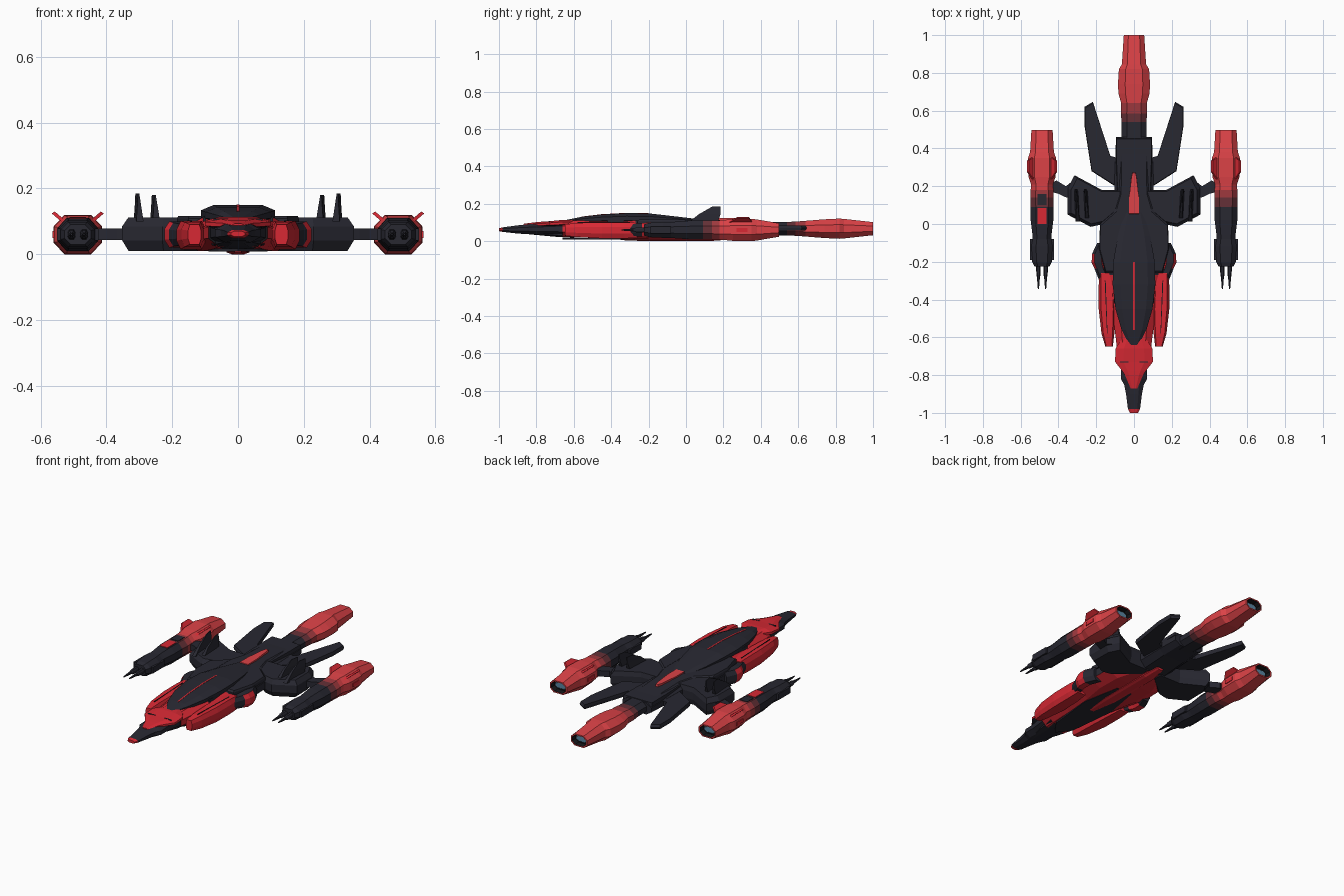
import bpy, bmesh
from mathutils import Vector


def material(name, rgb):
    m = bpy.data.materials.new(name)
    m.diffuse_color = (*rgb, 1)
    return m


MATS = [material("charcoal", (0.021, 0.021, 0.031)), material("hull red", (0.68, 0.022, 0.034)),
        material("engine red", (0.72, 0.055, 0.063)), material("faded red", (0.36, 0.042, 0.05)),
        material("smoked red", (0.13, 0.03, 0.038)), material("black", (0.008, 0.008, 0.010)),
        material("exhaust blue", (0.10, 0.24, 0.36))]
DARK, RED, ENGINE, FADE, SMOKE, BLACK, BLUE = range(7)


def solid(name, rings, mats, side=1, rule=None):
    """Skin a list of equal-length point rings; mats is one index or one per band."""
    if isinstance(mats, int):
        mats = [mats] * (len(rings) - 1)
    bm = bmesh.new()
    vs = [[bm.verts.new((p[0] * side, p[1], p[2])) for p in r] for r in rings]
    n = len(rings[0])
    for i, m in enumerate(mats):
        for j in range(n):
            k = (j + 1) % n
            bm.faces.new((vs[i][j], vs[i][k], vs[i + 1][k], vs[i + 1][j])).material_index = m
    bm.faces.new(vs[0]).material_index = mats[0]
    bm.faces.new(vs[-1]).material_index = mats[-1]
    bmesh.ops.recalc_face_normals(bm, faces=bm.faces)
    if rule:
        for f in bm.faces:
            f.material_index = rule(f.calc_center_median(), f.normal, f.material_index)
    me = bpy.data.meshes.new(name)
    bm.to_mesh(me)
    bm.free()
    for m in MATS:
        me.materials.append(m)
    ob = bpy.data.objects.new(name, me)
    bpy.context.collection.objects.link(ob)
    return ob


def octagon(y, cx, cz, hw, hh, kx=0.55, kz=0.4):
    pts = [(1, kz), (kx, 1), (-kx, 1), (-1, kz), (-1, -kz), (-kx, -1), (kx, -1), (1, -kz)]
    return [(cx + a * hw, y, cz + b * hh) for a, b in pts]


def loft(name, secs, mats, side=1, rule=None, kx=0.55, kz=0.4):
    return solid(name, [octagon(*s, kx, kz) for s in secs], mats, side, rule)


def plate(name, pts, levels, mat, side=1):
    """Outline in plan, stacked at (z, scale) levels for chamfered slabs."""
    c = sum((Vector(p) for p in pts), Vector((0, 0))) / len(pts)
    rings = [[(c.x + (p[0] - c.x) * s, c.y + (p[1] - c.y) * s, z) for p in pts] for z, s in levels]
    return solid(name, rings, mat, side)


def box(name, x0, x1, y0, y1, z0, z1, mat, side=1):
    return plate(name, [(x0, y0), (x1, y0), (x1, y1), (x0, y1)], [(z0, 1), (z1, 1)], mat, side)


def nozzle(y, cx, cz, hw, hh):
    """Rim, recess and glowing end of an engine (bands: red rim, black, black, blue)."""
    return [(y, cx, cz, hw * .85, hh * .8), (y - .03, cx, cz, hw * .8, hh * .72),
            (y - .03, cx, cz, hw * .66, hh * .55), (y - .025, cx, cz, hw * .62, hh * .42)]


NOZZLE = [ENGINE, BLACK, BLACK, BLUE]


# main hull: red nose half and belly, charcoal shoulders and tail
def hull_rule(c, n, m):
    if n.y < -.9:
        return BLACK
    return RED if c.y < -.27 or (n.z < -.2 and c.y < .2) else DARK


loft("hull", [(-.66, 0, .065, .09, .042), (-.45, 0, .066, .115, .05), (-.27, 0, .064, .15, .053),
              (-.14, 0, .063, .185, .053), (0, 0, .063, .18, .053), (.08, 0, .064, .14, .052),
              (.16, 0, .065, .105, .05), (.33, 0, .068, .1, .04), (.46, 0, .067, .095, .034)],
     DARK, rule=hull_rule, kx=.65)
loft("keel", [(-.35, 0, .012, .015, .006), (-.2, 0, .01, .035, .01), (.12, 0, .01, .035, .01),
              (.22, 0, .02, .02, .012)], RED)
plate("belly_panel", [(0, -.66), (.06, -.58), (.09, -.3), (.05, -.08), (-.05, -.08), (-.09, -.3),
                      (-.06, -.58)], [(.0085, 1), (.017, 1)], DARK)
plate("tail_deck", [(-.09, .17), (.09, .17), (.095, .34), (.095, .455), (-.095, .455), (-.095, .34)],
      [(.085, 1), (.106, .97)], DARK)

# nose cannon with red tip and red top shroud
loft("nose", [(-1, 0, .062, .022, .008), (-.98, 0, .062, .032, .012), (-.9, 0, .063, .042, .022),
              (-.85, 0, .064, .052, .026), (-.82, 0, .064, .07, .028), (-.76, 0, .065, .07, .031),
              (-.63, 0, .066, .088, .042)], [RED, DARK, DARK, DARK, DARK, DARK])
loft("nose_shroud", [(-.87, 0, .086, .018, .007), (-.8, 0, .09, .048, .012), (-.775, 0, .09, .065, .014),
                     (-.73, 0, .092, .1, .015), (-.66, 0, .096, .098, .018), (-.6, 0, .098, .06, .016)],
     RED, rule=lambda c, n, m: DARK if n.z < -.3 else RED)
loft("chin", [(-.84, 0, .045, .025, .008), (-.7, 0, .038, .06, .014), (-.6, 0, .035, .08, .018)], DARK)

# canopy and its thin red spine, both from one table of (y, half width, top)
CANOPY = [(-.65, .02, .112), (-.56, .066, .13), (-.45, .098, .143), (-.32, .113, .15),
          (-.2, .11, .149), (-.06, .085, .133), (.06, .05, .119)]
loft("canopy", [(y, 0, (t + .095) / 2, w, (t - .095) / 2) for y, w, t in CANOPY], DARK, kx=.65)
solid("canopy_spine", [[(-.004, y, t - .004), (.004, y, t - .004), (.004, y, t + .0015), (-.004, y, t + .0015)]
                       for y, w, t in CANOPY[1:5]], RED)
plate("dorsal_stripe", [(-.028, .05), (.028, .05), (.028, .13), (.014, .25), (.008, .275), (-.008, .275),
                        (-.014, .25), (-.028, .13)], [(.105, 1), (.123, .96)], ENGINE)

# central engine
loft("main_engine", [(.42, 0, .067, .065, .036), (.54, 0, .067, .065, .036), (.585, 0, .067, .07, .038),
                     (.64, 0, .067, .068, .042), (.69, 0, .067, .082, .046), (.74, 0, .067, .085, .05),
                     (.82, 0, .067, .08, .054), (.845, 0, .067, .064, .052), (1, 0, .067, .054, .035)]
     + nozzle(1, 0, .067, .054, .035),
     [DARK, SMOKE, FADE, ENGINE, ENGINE, ENGINE, ENGINE, ENGINE] + NOZZLE)

for s, tag in ((1, "right"), (-1, "left")):
    # long red wedge panels beside the cockpit
    loft(f"cheek_panel_{tag}", [(-.648, .132, .06, .02, .03), (-.58, .138, .06, .034, .038),
                                (-.45, .142, .058, .045, .043), (-.33, .145, .058, .042, .043),
                                (-.26, .148, .058, .036, .04)], RED, s, kx=.72)
    plate(f"cheek_groove_{tag}", [(.14, -.58), (.143, -.58), (.155, -.3), (.15, -.3)],
          [(.095, 1), (.1025, 1)], BLACK, s)
    box(f"cockpit_gap_{tag}", .098, .107, -.42, -.3, .1, .1165, DARK, s)
    box(f"nose_slot_{tag}", .03, .075, -.733, -.727, .1, .1085, DARK, s)
    # side intakes: red rim and outer face, charcoal elsewhere
    loft(f"intake_{tag}", [(-.31, .15, .06, .03, .03), (-.235, .18, .06, .03, .036),
                           (-.205, .19, .06, .034, .04), (-.16, .19, .06, .033, .04),
                           (-.1, .165, .06, .03, .04)], [DARK, RED, RED, DARK], s,
         lambda c, n, m: DARK if n.z > .9 else m)
    plate(f"shoulder_{tag}", [(.09, -.26), (.15, -.26), (.185, -.13), (.18, 0), (.09, .08)],
          [(.09, 1), (.108, 1), (.117, .92)], DARK, s)
    # stub wings, connecting arms
    plate(f"wing_{tag}", [(.02, .12), (.16, 0), (.23, -.015), (.352, .05), (.35, .19), (.315, .258), (.17, .18),
                          (.02, .18)], [(.01, .87), (.042, 1), (.085, 1), (.111, .88)], DARK, s)
    plate(f"pylon_{tag}", [(.3, .12), (.37, .145), (.40, .16), (.44, .17), (.44, .215), (.41, .23), (.36, .2),
                           (.31, .24)], [(.043, 1), (.078, 1)], DARK, s)
    # upright blades on the wing, swept back
    for i, x in enumerate((.252, .302)):
        d = -.008 * i
        rings = [[(x + dx - w, y0, z), (x + dx + w, y0, z), (x + dx + w + .008, y1, z), (x + dx - w + .008, y1, z)]
                 for z, y0, y1, w, dx in ((.1, .02 + d, .17, .011, -.004), (.145, .07, .185, .006, -.002),
                                          (.18 + .005 * i, .14, .185, .002, 0))]
        solid(f"wing_blade_{i + 1}_{tag}", rings, DARK, s)
    # long tail fins
    plate(f"tail_fin_{tag}", [(.06, .2), (.1, .2), (.225, .28), (.262, .52), (.262, .62), (.218, .647), (.125, .36),
                              (.06, .34)], [(.058, .97), (.07, 1), (.084, .97)], DARK, s)

    # outboard engine pods
    X, Z = .487, .06
    pod = [(-.225, .04, .03), (-.2, .052, .038), (-.12, .058, .042), (-.08, .05, .042), (-.06, .05, .044),
           (.02, .06, .05), (.09, .06, .05), (.14, .062, .05), (.18, .06, .052), (.21, .058, .054),
           (.25, .072, .058), (.35, .074, .06), (.38, .063, .056), (.498, .056, .036)]
    loft(f"pod_{tag}", [(y, X, Z, w, h) for y, w, h in pod] + nozzle(.498, X, Z, .056, .036),
         [DARK] * 6 + [SMOKE, FADE] + [ENGINE] * 5 + NOZZLE, s)
    for t in (-1, 1):
        # twin barrels, side guards, splayed fins and side vents
        loft(f"barrel_{tag}", [(-.345, X + t * .019, Z, .003, .003), (-.28, X + t * .019, Z, .008, .008),
                               (-.27, X + t * .019, Z, .011, .012), (-.2, X + t * .019, Z, .013, .016)], DARK, s)
        box(f"pod_guard_{tag}", X + t * .045, X + t * .063, -.19, -.08, .042, .078, DARK, s)
        solid(f"pod_fin_{tag}", [[(X + t * a, y0, z), (X + t * (a + .009), y0, z - .006),
                                  (X + t * (a + .009), y1, z - .006), (X + t * a, y1, z)]
                                 for a, z, y0, y1 in ((.035, .1, .22, .36), (.07, .13, .275, .335))], RED, s)
        box(f"pod_vent_{tag}", X + t * .066, X + t * .077, .27, .33, .05, .07, RED, s)

# painted patch on the left pod
box("pod_patch", -.512, -.462, 0, .085, .104, .1125, RED)
box("pod_patch_cap", -.512, -.462, .1, .16, .106, .114, DARK)
